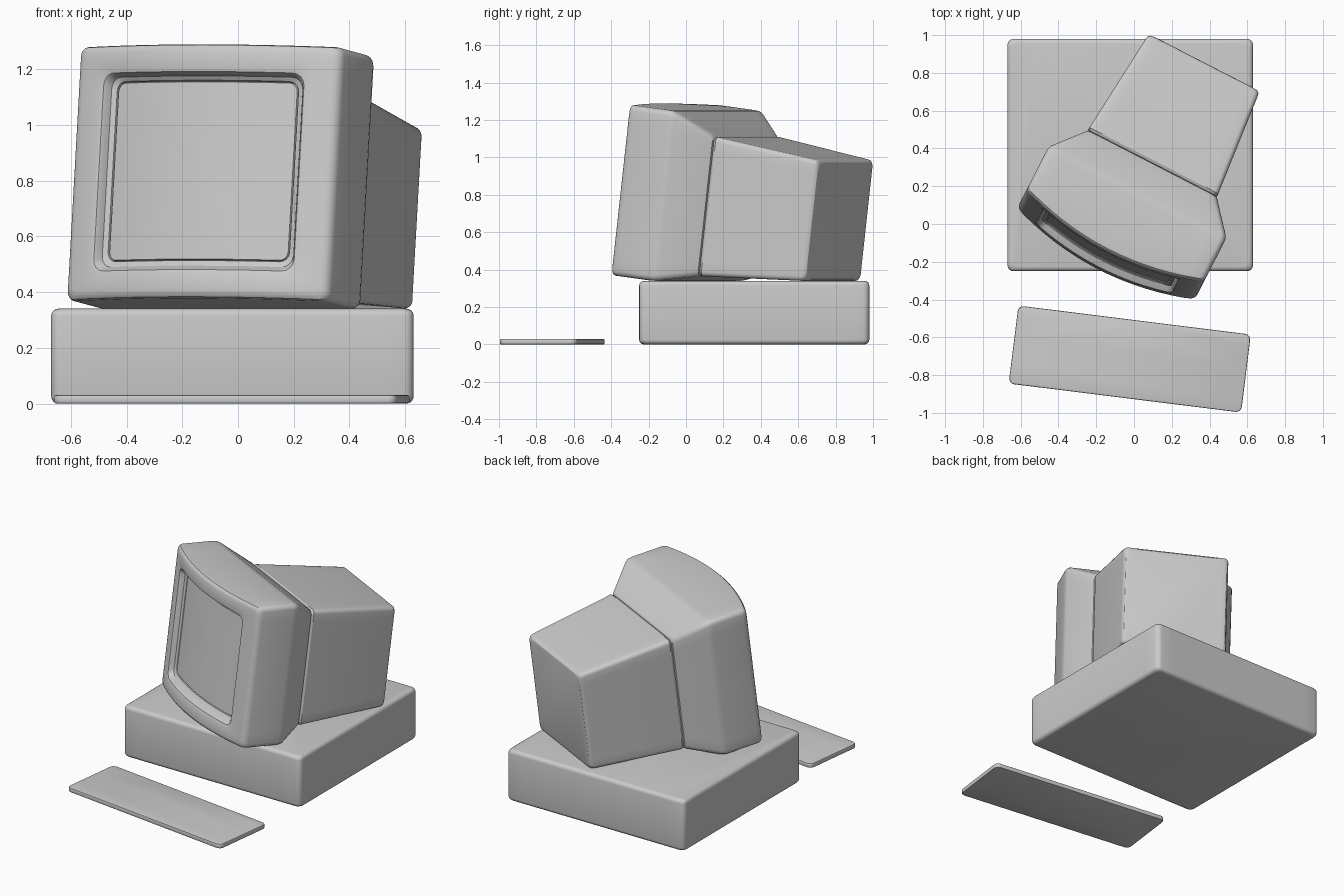
import bpy, bmesh
from math import sin, cos, pi, radians
from mathutils import Matrix, Vector

if "Cube" in bpy.data.objects:
    bpy.data.objects.remove(bpy.data.objects["Cube"])

BOW, HALF_W = 0.092, 0.5275   # forward bulge of the monitor front


def rounded_rect(hw, hh, r, corner=4, side=14):
    """Points round a rounded rectangle, always the same count."""
    arcs = []
    for i, (sx, sy) in enumerate(((1, 1), (-1, 1), (-1, -1), (1, -1))):
        arcs.append([Vector((sx * (hw - r) + r * cos((i + k / corner) * pi / 2),
                             sy * (hh - r) + r * sin((i + k / corner) * pi / 2)))
                     for k in range(corner + 1)])
    pts = []
    for i in range(4):
        pts += arcs[i]
        a, b = arcs[i][-1], arcs[(i + 1) % 4][0]
        pts += [a.lerp(b, k / side) for k in range(1, side)]
    return pts


def loft(name, rings, matrix):
    """Skin rings of (half width, half height, radius, centre v, depth, bow)."""
    bm = bmesh.new()
    loops = []
    for hw, hh, r, cv, depth, bow in rings:
        loops.append([bm.verts.new((p.x, p.y + cv,
                                    depth - bow * BOW * (1 - (p.x / HALF_W) ** 2)))
                      for p in rounded_rect(hw, hh, r)])
    n = len(loops[0])
    for a, b in zip(loops, loops[1:]):
        for i in range(n):
            j = (i + 1) % n
            bm.faces.new((a[i], a[j], b[j], b[i]))
    bm.faces.new(loops[0])
    bm.faces.new(loops[-1])
    bm.transform(matrix)
    bmesh.ops.recalc_face_normals(bm, faces=bm.faces[:])
    mesh = bpy.data.meshes.new(name)
    bm.to_mesh(mesh)
    bm.free()
    ob = bpy.data.objects.new(name, mesh)
    bpy.context.collection.objects.link(ob)
    bpy.ops.object.select_all(action='DESELECT')
    ob.select_set(True)
    bpy.context.view_layer.objects.active = ob
    bpy.ops.object.shade_smooth_by_angle(angle=radians(32))
    return ob


def slab(name, hw, hh, r, height, edge, matrix, steps=4):
    """Rounded slab standing on z = 0."""
    curve = [(edge * (1 - sin(k / steps * pi / 2)), edge * (1 - cos(k / steps * pi / 2)))
             for k in range(steps + 1)]
    rings = [(hw - i, hh - i, r, 0, z, 0) for i, z in curve]
    rings += [(hw - i, hh - i, r, 0, height - z, 0) for i, z in reversed(curve)]
    return loft(name, rings, matrix)


# Computer case and keyboard
slab("computer_case", 0.65, 0.615, 0.032, 0.34, 0.025, Matrix.Translation((-0.02, 0.365, 0)))
slab("keyboard", 0.62, 0.208, 0.03, 0.03, 0.006,
     Matrix.Translation((-0.0225, -0.715, 0)) @ Matrix.Rotation(radians(-7.1), 4, 'Z'), 2)

# Monitor frame: turned to its right and leaning back (x across, y up, z to the rear)
yaw, tilt = radians(-27.2), radians(7)
across = Vector((cos(yaw), sin(yaw), 0))
flat = Vector((-sin(yaw), cos(yaw), 0))
up = flat * sin(tilt) + Vector((0, 0, cos(tilt)))
rear = flat * cos(tilt) - Vector((0, 0, sin(tilt)))
monitor = Matrix((across, up, rear)).transposed().to_4x4()
monitor.translation = Vector((0, 0, 0.35)) - across * 0.06

# Monitor front shell: screen, recess, bezel, sides, tapered back
F, V = -0.213, 0.4525
bezel = [(0.36 * t, 0.32 * t, 0.03 * t, V + 0.006, F + 0.05, 1)
         for t in (0.02, 0.25, 0.5, 0.75, 1.0)]
bezel += [
    (0.363, 0.323, 0.033, V + 0.006, F + 0.058, 1),
    (0.366, 0.326, 0.036, V + 0.006, F + 0.048, 1),
    (0.385, 0.343, 0.04, V + 0.003, F + 0.037, 1),
    (0.396, 0.352, 0.042, V, F + 0.014, 1),
    (0.404, 0.358, 0.044, V, F + 0.004, 1),
    (0.416, 0.368, 0.046, V, F, 1),
    (0.500, 0.432, 0.03, V, F, 1),
    (0.514, 0.445, 0.03, V, F + 0.003, 1),
    (0.525, 0.455, 0.03, V, F + 0.012, 1),
    (0.529, 0.459, 0.03, V, F + 0.028, 1),
    (0.529, 0.459, 0.03, V, 0.02, 0),
    (0.527, 0.457, 0.03, V, 0.042, 0),
    (0.520, 0.451, 0.03, V - 0.002, 0.062, 0),
    (0.395, 0.383, 0.03, 0.423, 0.222, 0),
    (0.386, 0.374, 0.03, 0.42, 0.234, 0),
    (0.365, 0.355, 0.03, 0.42, 0.238, 0)]
loft("monitor_front", bezel, monitor)

# Monitor rear housing
loft("monitor_housing", [
    (0.360, 0.350, 0.025, 0.42, 0.232, 0),
    (0.376, 0.367, 0.025, 0.42, 0.238, 0),
    (0.384, 0.375, 0.025, 0.42, 0.252, 0),
    (0.333, 0.327, 0.025, 0.418, 0.822, 0),
    (0.329, 0.323, 0.025, 0.418, 0.836, 0),
    (0.319, 0.313, 0.025, 0.418, 0.846, 0),
    (0.306, 0.300, 0.025, 0.418, 0.849, 0)], monitor)
